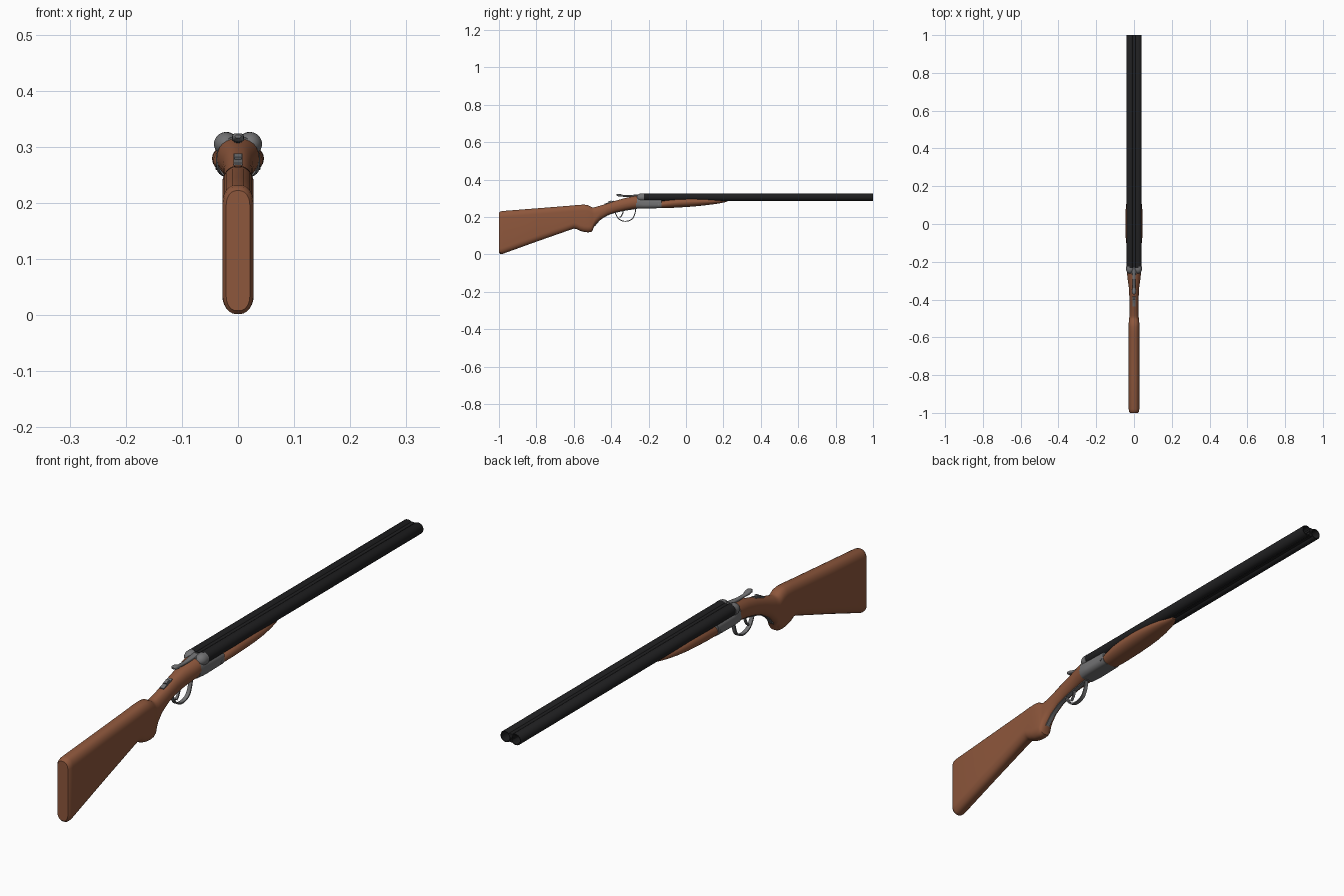
import bpy, bmesh, math
from mathutils import Vector

if "Cube" in bpy.data.objects:
    bpy.data.objects.remove(bpy.data.objects["Cube"])


def material(name, rgb):
    m = bpy.data.materials.new(name)
    m.diffuse_color = (*rgb, 1)
    m.use_nodes = True
    m.node_tree.nodes["Principled BSDF"].inputs["Base Color"].default_value = m.diffuse_color
    return m


WOOD = material("walnut brown", (0.27, 0.095, 0.045))
BLACK = material("blued black", (0.014, 0.014, 0.015))
STEEL = material("steel grey", (0.17, 0.17, 0.175))


def finish(name, bm, mat, angle=35):
    bmesh.ops.recalc_face_normals(bm, faces=bm.faces)
    me = bpy.data.meshes.new(name)
    bm.to_mesh(me)
    bm.free()
    me.materials.append(mat)
    ob = bpy.data.objects.new(name, me)
    bpy.context.collection.objects.link(ob)
    bpy.ops.object.select_all(action='DESELECT')
    bpy.context.view_layer.objects.active = ob
    ob.select_set(True)
    bpy.ops.object.shade_smooth_by_angle(angle=math.radians(angle))
    return ob


def skin(bm, rings, closed=False):
    vs = [[bm.verts.new(p) for p in r] for r in rings]
    n = len(vs[0])
    pairs = list(zip(vs, vs[1:])) + ([(vs[-1], vs[0])] if closed else [])
    for a, b in pairs:
        for i in range(n):
            bm.faces.new((a[i], a[(i + 1) % n], b[(i + 1) % n], b[i]))
    if not closed:
        bm.faces.new(vs[0])
        bm.faces.new(vs[-1])


def loft(name, stations, mat, kx=0.75, angle=35):
    """Rounded-rectangle sections along y: (y, bottom, top, half width, corner height)."""
    bm = bmesh.new()
    rings = []
    for y, zb, zt, w, r in stations:
        rx, rz = w * kx, min(r, (zt - zb) / 2 * 0.98)
        ring = []
        for q, (sx, sz) in enumerate(((1, 1), (-1, 1), (-1, -1), (1, -1))):
            cx = sx * (w - rx)
            cz = zt - rz if sz > 0 else zb + rz
            for k in range(7):
                a = math.pi / 2 * (q + k / 6)
                ring.append((cx + rx * math.cos(a), y, cz + rz * math.sin(a)))
        rings.append(ring)
    skin(bm, rings)
    return finish(name, bm, mat, angle)


def ribbon(name, path, half_w, thick, mat):
    """Rectangular strip swept along a smoothed (y, z) path."""
    pts = [Vector(p) for p in path]
    ext = [2 * pts[0] - pts[1]] + pts + [2 * pts[-1] - pts[-2]]
    fine = []
    for i in range(1, len(ext) - 2):
        p0, p1, p2, p3 = ext[i - 1:i + 3]
        for k in range(4):
            t = k / 4
            fine.append(0.5 * (2 * p1 + (p2 - p0) * t + (2 * p0 - 5 * p1 + 4 * p2 - p3) * t * t
                               + (3 * p1 - p0 - 3 * p2 + p3) * t ** 3))
    fine.append(pts[-1])
    rings = []
    for i, p in enumerate(fine):
        d = (fine[min(i + 1, len(fine) - 1)] - fine[max(i - 1, 0)]).normalized()
        n = Vector((-d.y, d.x)) * thick / 2
        rings.append([(sx * half_w, p.x + s * n.x, p.y + s * n.y)
                      for sx, s in ((1, 1), (-1, 1), (-1, -1), (1, -1))])
    bm = bmesh.new()
    skin(bm, rings)
    return finish(name, bm, mat)


def lathe(name, x, z, profile, mat, closed=False, axis='y', seg=32):
    """Rings of (position, radius) about a y or x axis."""
    rings = []
    for p, r in profile:
        ca = [(r * math.cos(2 * math.pi * i / seg), r * math.sin(2 * math.pi * i / seg)) for i in range(seg)]
        rings.append([(x + c, p, z + s) if axis == 'y' else (p, x + c, z + s) for c, s in ca])
    bm = bmesh.new()
    skin(bm, rings, closed)
    return finish(name, bm, mat)


# Butt, pistol grip and wrist in one piece of wood
loft("stock", [
    (-1.0, .008, .222, .021, .025), (-.993, .002, .229, .026, .03), (-.98, .003, .232, .028, .032),
    (-.80, .068, .246, .028, .032), (-.60, .138, .262, .028, .032), (-.583, .135, .264, .028, .032),
    (-.567, .126, .265, .028, .032), (-.545, .12, .266, .028, .032), (-.525, .118, .264, .028, .032),
    (-.51, .119, .256, .027, .032), (-.502, .123, .252, .026, .032), (-.495, .14, .251, .025, .033),
    (-.485, .158, .253, .025, .035), (-.46, .185, .260, .024, .035), (-.42, .210, .272, .024, .035),
    (-.38, .224, .286, .025, .035), (-.33, .235, .300, .028, .035), (-.29, .242, .309, .034, .032),
    (-.262, .246, .314, .037, .03)], WOOD, 0.85)

# Fore-end wood under the barrels
loft("fore_end", [
    (-.135, .247, .285, .036, .022), (-.11, .247, .292, .040, .024), (-.07, .249, .300, .044, .026),
    (-.02, .252, .304, .046, .026), (.04, .256, .305, .046, .025), (.09, .261, .303, .043, .023),
    (.14, .267, .300, .037, .02), (.18, .273, .298, .029, .018), (.21, .279, .296, .019, .014),
    (.225, .285, .294, .008, .005)], WOOD, 0.8)

# Receiver body and standing breech
loft("receiver", [
    (-.266, .246, .308, .0365, .03), (-.24, .246, .306, .039, .024), (-.225, .246, .300, .039, .02),
    (-.13, .247, .298, .038, .02)], STEEL, 0.5)
loft("breech_bridge", [(-.262, .295, .316, .018, .006), (-.228, .295, .320, .02, .006)], STEEL, 0.3)

# Barrels with open bores, and a rounded breech face behind each
R, CZ = .0205, .306
for side, s in (("left", -1), ("right", 1)):
    lathe(side + "_barrel", s * .0205, CZ,
          [(-.232, R), (.998, R), (1.0, R - .001), (1.0, .0165), (.8, .0165), (-.232, .0165)], BLACK, True)
    lathe(side + "_breech_ball", s * .0215, .305,
          [(-.225, .0213)] + [(-.236 - .027 * math.sin(a), .0213 * math.cos(a))
                              for a in [math.radians(d) for d in range(0, 90, 11)]], STEEL)
    # Hinge screw
    lathe(side + "_hinge_pin", -.145, .265, [(s * .036, .006), (s * .0395, .006), (s * .040, .005)],
          STEEL, axis='x', seg=16)

# Ribs joining the barrels
loft("top_rib", [(-.23, .308, .3215, .007, .001), (1, .308, .3215, .007, .001)], BLACK, 0.1)
loft("bottom_rib", [(-.1, .290, .303, .006, .001), (.998, .290, .303, .006, .001)], BLACK, 0.1)

# Opening lever with a thumb tab
loft("opening_lever", [
    (-.372, .316, .321, .005, .002), (-.365, .311, .324, .010, .005), (-.35, .309, .322, .011, .005),
    (-.335, .308, .317, .007, .004), (-.30, .307, .317, .007, .004), (-.26, .309, .321, .010, .004),
    (-.24, .309, .323, .010, .004)], STEEL, 0.6)

# Safety slide on the wrist
ribbon("safety_plate", [(-.435, .2685), (-.41, .276), (-.385, .285)], .008, .006, STEEL)
ribbon("safety_button", [(-.415, .278), (-.408, .281), (-.398, .284)], .006, .009, STEEL)

# Trigger guard, trigger and lower tang
ribbon("trigger_guard", [(-.268, .25), (-.272, .222), (-.285, .192), (-.308, .179), (-.335, .178),
                         (-.358, .189), (-.372, .208), (-.380, .228)], .007, .005, STEEL)
ribbon("trigger", [(-.335, .24), (-.338, .22), (-.346, .205), (-.354, .198)], .004, .006, STEEL)
ribbon("lower_tang", [(-.488, .152), (-.46, .184), (-.42, .2095), (-.38, .2235), (-.33, .2345),
                      (-.262, .2455)], .008, .004, STEEL)
